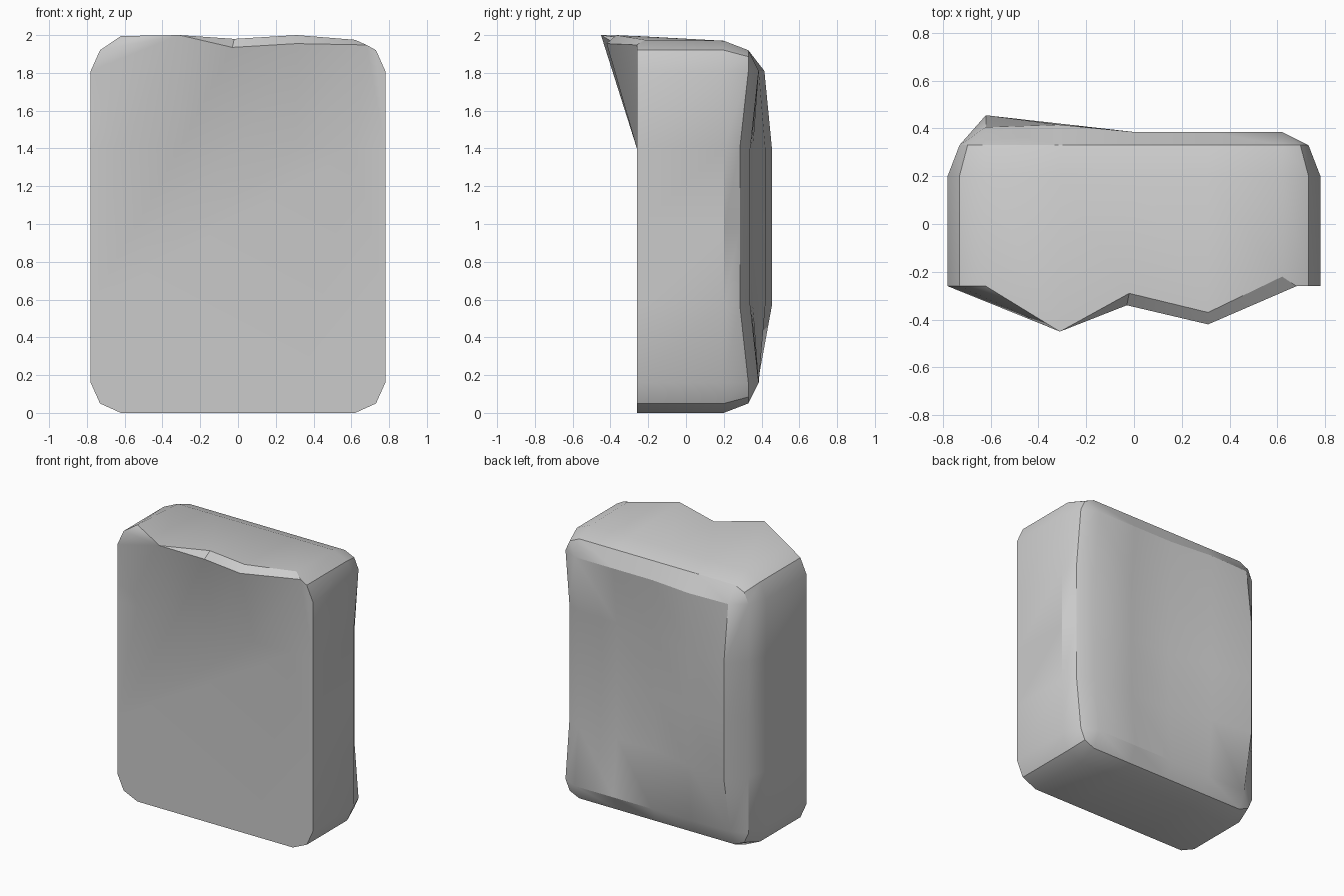
import bpy, bmesh, math

if "Cube" in bpy.data.objects:
    bpy.data.objects.remove(bpy.data.objects["Cube"])

XS = [-.62, -.31, 0, .31, .62]          # columns of the flat areas
ZS = [.16, .57, .98, 1.4, 1.81]         # rows of the flat areas
bm = bmesh.new()


def vert(x, y, z):
    return bm.verts.new((x, y, z))


def face(*vs):
    vs = list(dict.fromkeys(vs))
    if len(vs) > 2:
        bm.faces.new(vs)


def ring_points(r):
    """Rounded rectangle outline in x/z, two-segment corners of radius r."""
    a, b, t, k = XS[-1], ZS[0], ZS[-1], r * .69
    return ([(x, b - r) for x in XS] + [(a + k, b - k)] +
            [(a + r, z) for z in ZS] + [(a + k, t + k)] +
            [(x, t + r) for x in XS[::-1]] + [(-a - k, t + k)] +
            [(-a - r, z) for z in ZS[::-1]] + [(-a - k, b - k)])


def ring(r, y):
    return [vert(x, y, z) for x, z in ring_points(r)]


# Outline rings from front to back
front = ring(.16, -.26)
side = ring(.16, .2)
chamfer = ring(.11, .33)
for i in (7, 8, 9):                     # right back edge is drawn in
    chamfer[i].co.y = .285

# Uneven top front edge, right to left
for i, co in zip(range(12, 17), [(.62, -.22, 1.975), (.31, -.37, 2), (-.02, -.29, 1.98),
                                 (-.31, -.45, 2), (-.62, -.26, 1.995)]):
    front[i].co = co

# Bulging back panel: heights per column for bottom, middle and top rows
low = [.38, .385, .385, .385, .385]
mid = [.455, .42, .355, .345, .34]
high = [.405, .415, .385, .385, .385]
grid = {}
for z, row in zip(ZS, (low, mid, mid, mid, high)):
    for x, y in zip(XS, row):
        grid[x, z] = vert(x, y, z)
for i in range(4):
    for j in range(4):
        face(grid[XS[i], ZS[j]], grid[XS[i + 1], ZS[j]],
             grid[XS[i + 1], ZS[j + 1]], grid[XS[i], ZS[j + 1]])
inner = []
for x, z in ring_points(0):
    inner.append(grid[x, z])

# Skin between the rings
for a, b in ((front, side), (side, chamfer), (chamfer, inner)):
    for i in range(24):
        j = (i + 1) % 24
        face(a[i], a[j], b[j], b[i])

# Flat lower front
m = [vert(x, -.26, 1.4) for x in XS]
face(*front[19:], *front[:10], *m[::-1])

# Flared upper front with a chipped lip
peak, u0, u1, u2 = front[15], front[14], front[13], front[12]
l0 = vert(-.03, -.34, 1.935)
l1 = vert(.31, -.42, 1.955)
l2 = vert(.68, -.26, 1.948)
face(front[18], front[19], m[0])
face(front[18], m[0], peak)
face(m[0], m[1], peak)
face(front[18], peak, front[17])
face(front[17], peak, front[16])
face(m[1], m[2], l0, peak)
face(m[2], m[3], l1, l0)
face(m[3], m[4], l2, l1)
face(m[4], front[9], front[10], front[11], l2)
face(peak, l0, u0)
face(l0, l1, u1, u0)
face(l1, l2, u2, u1)
face(l2, front[11], u2)

bmesh.ops.recalc_face_normals(bm, faces=bm.faces)
mesh = bpy.data.meshes.new("stone_block")
bm.to_mesh(mesh)
bm.free()
block = bpy.data.objects.new("stone_block", mesh)
bpy.context.collection.objects.link(block)
bpy.context.view_layer.objects.active = block
block.select_set(True)
bpy.ops.object.shade_smooth_by_angle(angle=math.radians(30))
